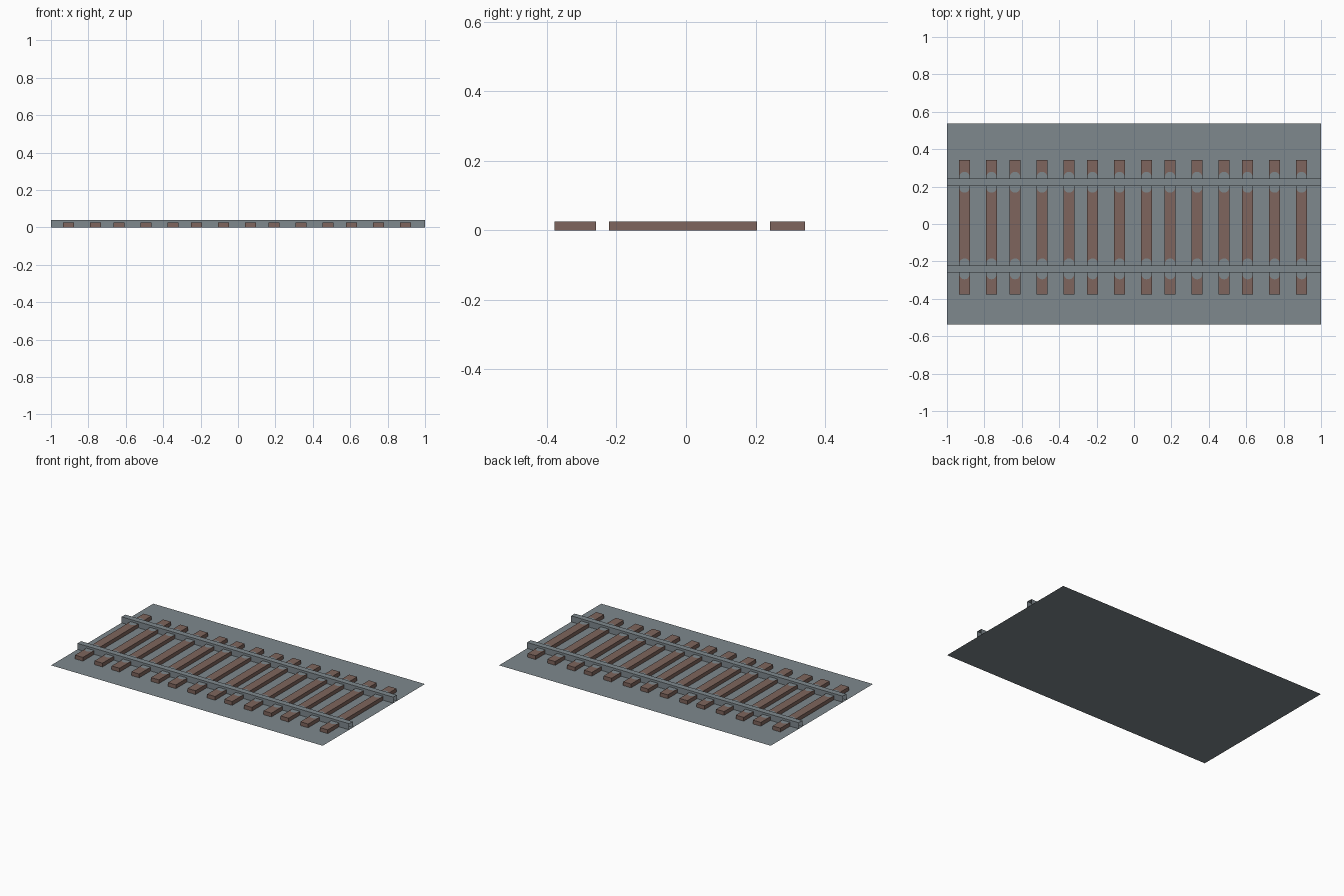
import bpy, bmesh, math

if "Cube" in bpy.data.objects:
    bpy.data.objects.remove(bpy.data.objects["Cube"])


def material(name, rgb):
    m = bpy.data.materials.new(name)
    lin = [((c / 255 + 0.055) / 1.055) ** 2.4 for c in rgb]
    m.diffuse_color = (*lin, 1)
    m.use_nodes = True
    m.node_tree.nodes["Principled BSDF"].inputs["Base Color"].default_value = m.diffuse_color
    return m


GRAVEL = material("gravel grey", (126, 136, 141))
WOOD = material("timber brown", (126, 101, 93))


def make(name, bm, mat):
    me = bpy.data.meshes.new(name)
    bm.to_mesh(me)
    bm.free()
    me.materials.append(mat)
    ob = bpy.data.objects.new(name, me)
    bpy.context.collection.objects.link(ob)
    return ob


def box(bm, x0, x1, y0, y1, z0, z1, ends=True):
    v = [bm.verts.new((x, y, z)) for x in (x0, x1) for y in (y0, y1) for z in (z0, z1)]
    faces = [(0, 4, 5, 1), (2, 3, 7, 6), (1, 5, 7, 3)]
    if ends:
        faces += [(0, 1, 3, 2), (4, 6, 7, 5)]
    for f in faces:
        bm.faces.new([v[i] for i in f])


RAILS = ((-0.259, -0.221), (0.204, 0.242))
TOP = 0.025

# flat gravel bed
bm = bmesh.new()
bm.faces.new([bm.verts.new(p) for p in
              ((-1, -0.537, 0), (1, -0.537, 0), (1, 0.537, 0), (-1, 0.537, 0))])
make("gravel_bed", bm, GRAVEL)

# open-ended rails
for name, (y0, y1) in zip(("front_rail", "back_rail"), RAILS):
    bm = bmesh.new()
    box(bm, -1, 1, y0, y1, 0, 0.04, ends=False)
    make(name, bm, GRAVEL)

# sleepers in threes, each interrupted by the rails, with rounded grey pads
spans = ((-0.378, RAILS[0][0]), (RAILS[0][1], RAILS[1][0]), (RAILS[1][1], 0.343))
for i in range(14):
    x = -0.906 + 0.4145 * (i // 3) + (0, 0.144, 0.270)[i % 3]
    bm = bmesh.new()
    for y0, y1 in spans:
        box(bm, x - 0.029, x + 0.029, y0, y1, 0, TOP)
    make(f"sleeper_{i + 1}", bm, WOOD)

    bm = bmesh.new()
    for y0, y1 in RAILS:
        for s, edge in ((-1, y0), (1, y1)):
            pts = [(x + 0.029 * math.cos(a), edge + s * 0.037 * math.sin(a) ** 0.8)
                   for a in [math.pi * k / 10 for k in range(1, 10)]]
            pts = [(x + 0.029, edge)] + pts + [(x - 0.029, edge)]
            if s < 0:
                pts.reverse()
            bm.faces.new([bm.verts.new((px, py, TOP + 0.0008)) for px, py in pts])
    make(f"rail_pads_{i + 1}", bm, GRAVEL)
